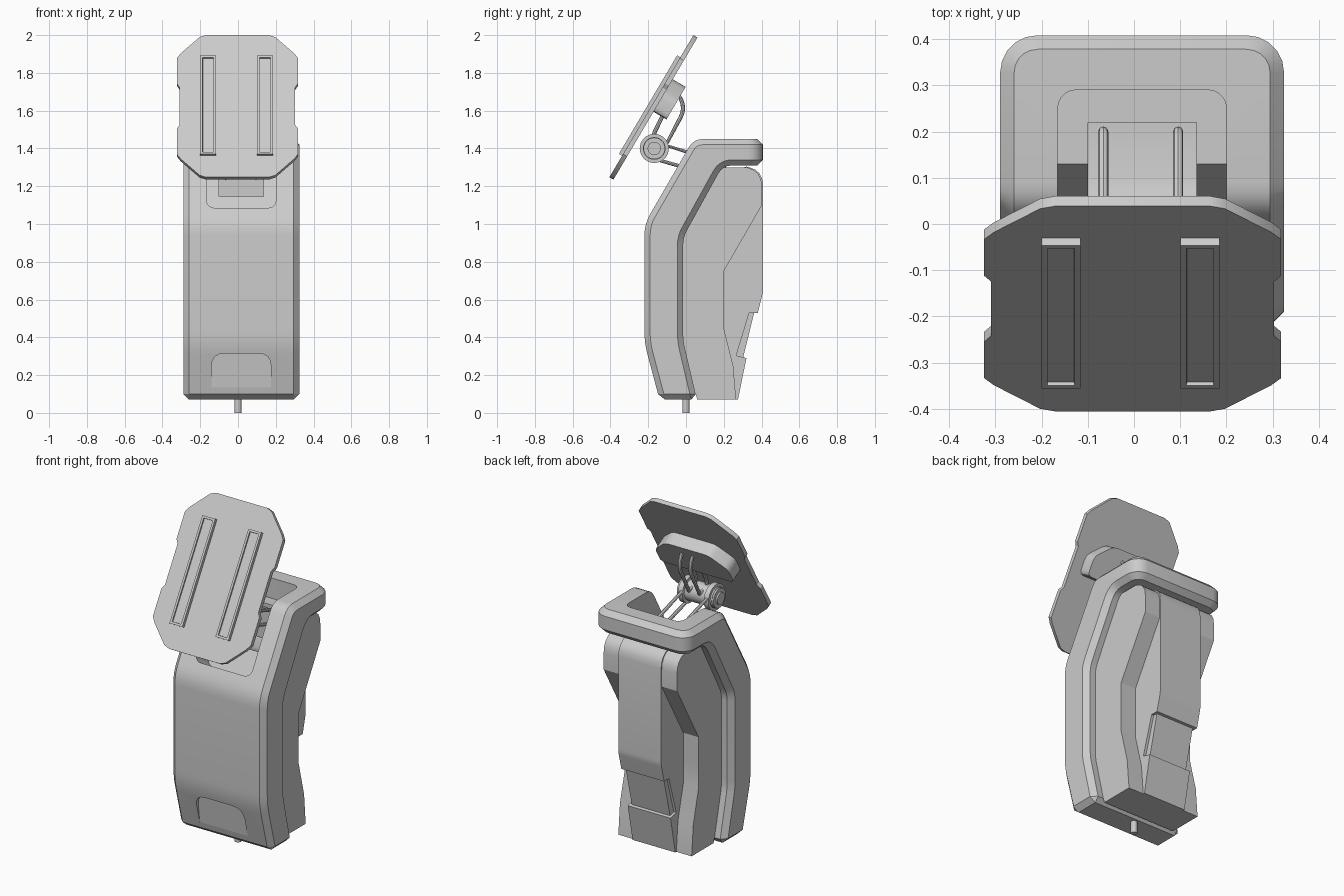
import bpy, bmesh, math
from mathutils import Matrix, Vector

if "Cube" in bpy.data.objects:
    bpy.data.objects.remove(bpy.data.objects["Cube"])

CX = 0.0175                      # centre of the body in x
SIDE = Matrix(((0, 0, 1, 0), (1, 0, 0, 0), (0, 1, 0, 0), (0, 0, 0, 1)))   # (y, z, x)
A = math.radians(30.6)
S, C = math.sin(A), math.cos(A)
TILT = Matrix(((1, 0, 0, -0.003), (0, S, -C, -0.1725), (0, C, S, 1.6175), (0, 0, 0, 1)))


def rounded(pts, n=4):
    """Points (a, b) stay sharp, points (a, b, r) become a small curve."""
    out = []
    for i, p in enumerate(pts):
        v = Vector(p[:2])
        if len(p) == 2:
            out.append(v)
            continue
        a = v + (Vector(pts[i - 1][:2]) - v).normalized() * p[2]
        b = v + (Vector(pts[(i + 1) % len(pts)][:2]) - v).normalized() * p[2]
        for k in range(n + 1):
            t = k / n
            out.append(a * (1 - t) ** 2 + v * 2 * t * (1 - t) + b * t * t)
    return out


def activate(ob):
    bpy.ops.object.select_all(action='DESELECT')
    ob.select_set(True)
    bpy.context.view_layer.objects.active = ob


def smooth(ob):
    activate(ob)
    bpy.ops.object.shade_smooth_by_angle(angle=math.radians(28))


def refresh(bm):
    for seq in (bm.verts, bm.edges, bm.faces):
        seq.index_update()
    bm.normal_update()
    bmesh.ops.recalc_face_normals(bm, faces=bm.faces[:])
    bm.normal_update()


def prism(name, pts, lo, hi, mat, round_sel=None, r=0.04, bevel=0, inset=None):
    bm = bmesh.new()
    pts = rounded(pts)
    n = len(pts)
    low, top = [[bm.verts.new(mat @ Vector((p[0], p[1], h))) for p in pts] for h in (lo, hi)]
    bm.faces.new(low[::-1])
    cap = bm.faces.new(top)
    for i in range(n):
        j = (i + 1) % n
        bm.faces.new((low[i], low[j], top[j], top[i]))
    refresh(bm)
    if inset:
        bmesh.ops.inset_individual(bm, faces=[cap], thickness=inset[0])
        refresh(bm)
        bmesh.ops.inset_individual(bm, faces=[cap], thickness=0.001, depth=-inset[1])
    if round_sel:
        edges = [e for e in bm.edges if all(round_sel(v.co) for v in e.verts)
                 and abs(e.verts[0].co.x - e.verts[1].co.x) < 1e-5]
        bmesh.ops.bevel(bm, geom=edges, offset=r, offset_type='OFFSET', segments=5,
                        profile=0.5, affect='EDGES')
    refresh(bm)
    me = bpy.data.meshes.new(name)
    bm.to_mesh(me)
    bm.free()
    ob = bpy.data.objects.new(name, me)
    bpy.context.collection.objects.link(ob)
    if bevel:
        m = ob.modifiers.new("edge", 'BEVEL')
        m.width, m.segments, m.limit_method = bevel, 1, 'ANGLE'
        m.angle_limit, m.use_clamp_overlap = math.radians(50), False
        activate(ob)
        bpy.ops.object.modifier_apply(modifier=m.name)
    smooth(ob)
    return ob


def cut(ob, cutter):
    cutter.hide_render = True
    m = ob.modifiers.new("cut", 'BOOLEAN')
    m.operation, m.solver, m.object, m.use_self = 'DIFFERENCE', 'EXACT', cutter, True
    activate(ob)
    bpy.ops.object.modifier_apply(modifier=m.name)


def disc(name, r, x0, x1, y, z):
    pts = [(y + r * math.cos(t * math.pi / 16), z + r * math.sin(t * math.pi / 16)) for t in range(32)]
    return prism(name, pts, x0, x1, SIDE)


def wire(name, x, pts, r=0.011):
    cu = bpy.data.curves.new(name, 'CURVE')
    cu.dimensions, cu.bevel_depth, cu.bevel_resolution = '3D', r, 2
    p2 = rounded(pts)
    sp = cu.splines.new('POLY')
    sp.points.add(len(p2) - 1)
    for p, q in zip(sp.points, p2):
        p.co = (x, q[0], q[1], 1)
    sp.use_cyclic_u = True
    ob = bpy.data.objects.new(name, cu)
    bpy.context.collection.objects.link(ob)
    activate(ob)
    bpy.ops.object.convert(target='MESH')
    smooth(bpy.context.object)


# bent front shell with a hooked top
shell = prism("front_shell", [(-0.14, 0.07), (-0.22, 0.37, 0.06), (-0.22, 1.0, 0.06), (0.04, 1.45, 0.05),
                              (0.408, 1.45), (0.408, 1.31), (0.195, 1.31, 0.05), (-0.015, 0.93, 0.04),
                              (-0.015, 0.38, 0.04), (0.058, 0.07)],
              CX - 0.307, CX + 0.307, SIDE, lambda v: v.y > 0.4, 0.08, bevel=0.03)

# inner body with side wings
body = prism("inner_body", [(0.06, 0.07), (-0.04, 0.4), (-0.04, 0.91), (0.17, 1.3), (0.32, 1.3),
                            (0.402, 1.28, 0.08), (0.402, 1.1), (0.2, 0.75), (0.2, 0.59), (0.2, 0.45),
                            (0.25, 0.25), (0.265, 0.07)], CX - 0.24, CX + 0.24, SIDE)

# rear strap, its sliding tab and lower block
prism("rear_strap", [(0.25, 1.28), (0.32, 1.304), (0.408, 1.285, 0.08), (0.408, 0.64, 0.02), (0.38, 0.53),
                     (0.335, 0.53), (0.265, 0.30), (0.26, 0.2), (0.18, 0.2), (0.18, 0.7), (0.25, 1.0)],
      CX - 0.14, CX + 0.14, SIDE)
prism("strap_tab", [(0.31, 0.535), (0.362, 0.535), (0.302, 0.29), (0.25, 0.29)],
      CX - 0.125, CX + 0.125, SIDE)
prism("lower_block", [(0.26, 0.305), (0.32, 0.29), (0.275, 0.07), (0.15, 0.07), (0.15, 0.3)],
      CX - 0.14, CX + 0.14, SIDE)

# openings: outer pocket, deeper inner pocket, thumb recess
outer = prism("outer_pocket_cutter", [(-0.058, 1.02), (0.13, 1.33), (0.29, 1.33), (0.29, 1.6),
                                      (-0.3, 1.6), (-0.342, 1.185)], -0.165, 0.2, SIDE,
              lambda v: v.y > 0.28 or abs((v.y + 0.17) * 0.5 + (v.z - 1.085) * 0.866) < 0.02, 0.04)
inner = prism("inner_pocket_cutter", [(-0.06, 1.19), (0.018, 1.145), (0.1, 1.12), (0.22, 1.12), (0.22, 1.5),
                                      (-0.06, 1.5)], -0.1, 0.135, SIDE)
thumb = prism("thumb_cutter", [(-0.14, 0.13), (0.175, 0.13), (0.175, 0.315, 0.07), (-0.14, 0.315, 0.07)],
              -0.2, 0, Matrix(((1, 0, 0, 0), (0, -0.129, 1, -0.14), (0, 1, 0, 0), (0, 0, 0, 1))))
for c in (outer, inner, thumb):
    cut(shell, c)
cut(body, inner)
for c in (outer, inner, thumb):
    bpy.data.objects.remove(c)
smooth(shell)
smooth(body)

# bottom pin
bpy.ops.mesh.primitive_cylinder_add(vertices=20, radius=0.018, depth=0.1, location=(0, 0, 0.05))
bpy.context.object.name = "bottom_pin"
smooth(bpy.context.object)

# tilted mounting plate with notched sides
q = [(0.165, 0.437), (0.2, 0.425), (0.3, 0.325), (0.321, 0.295), (0.321, 0.14), (0.306, 0.115)]
half = q + [(x, -y) for x, y in reversed(q)]
prism("mounting_plate", half + [(-x, y) for x, y in reversed(half)], -0.0125, 0.0125, TILT)

# hollow rails on the plate
for side, x in (("left", -0.155), ("right", 0.146)):
    prism(side + "_rail", [(x - 0.042, -0.305), (x + 0.042, -0.305), (x + 0.042, 0.301), (x - 0.042, 0.301)],
          0.01, 0.032, TILT, inset=(0.018, 0.008))

# bracket behind the plate
prism("rear_bracket", [(-0.24, -0.02, 0.03), (0.24, -0.02, 0.03), (0.24, 0.09, 0.03), (0.14, 0.18, 0.03),
                       (-0.14, 0.18, 0.03), (-0.24, 0.09, 0.03)], -0.092, -0.01, TILT)

# hinge barrel with stepped ends
JY, JZ = -0.168, 1.4
disc("hinge_barrel", 0.06, CX - 0.11, CX + 0.11, JY, JZ)
for s, side in ((-1, "left"), (1, "right")):
    for i, (r, a, b) in enumerate(((0.077, 0.07, 0.1), (0.057, 0.1, 0.12), (0.035, 0.12, 0.13))):
        disc(f"{side}_hinge_disc_{i}", r, *sorted((CX + s * a, CX + s * b)), JY, JZ)
    # wire arms from the hinge to the bracket and into the body
    wire(side + "_upper_arm", CX + s * 0.035, [(-0.17, 1.45), (-0.17, 1.48, 0.02), (-0.11, 1.6), (-0.04, 1.69),
                                               (-0.005, 1.61, 0.05), (-0.1, 1.43)])
    wire(side + "_lower_arm", CX - 0.003 + s * 0.081, [(-0.15, 1.43), (0.2, 1.32, 0.02), (0.2, 1.24, 0.02),
                                                       (-0.15, 1.34)])
